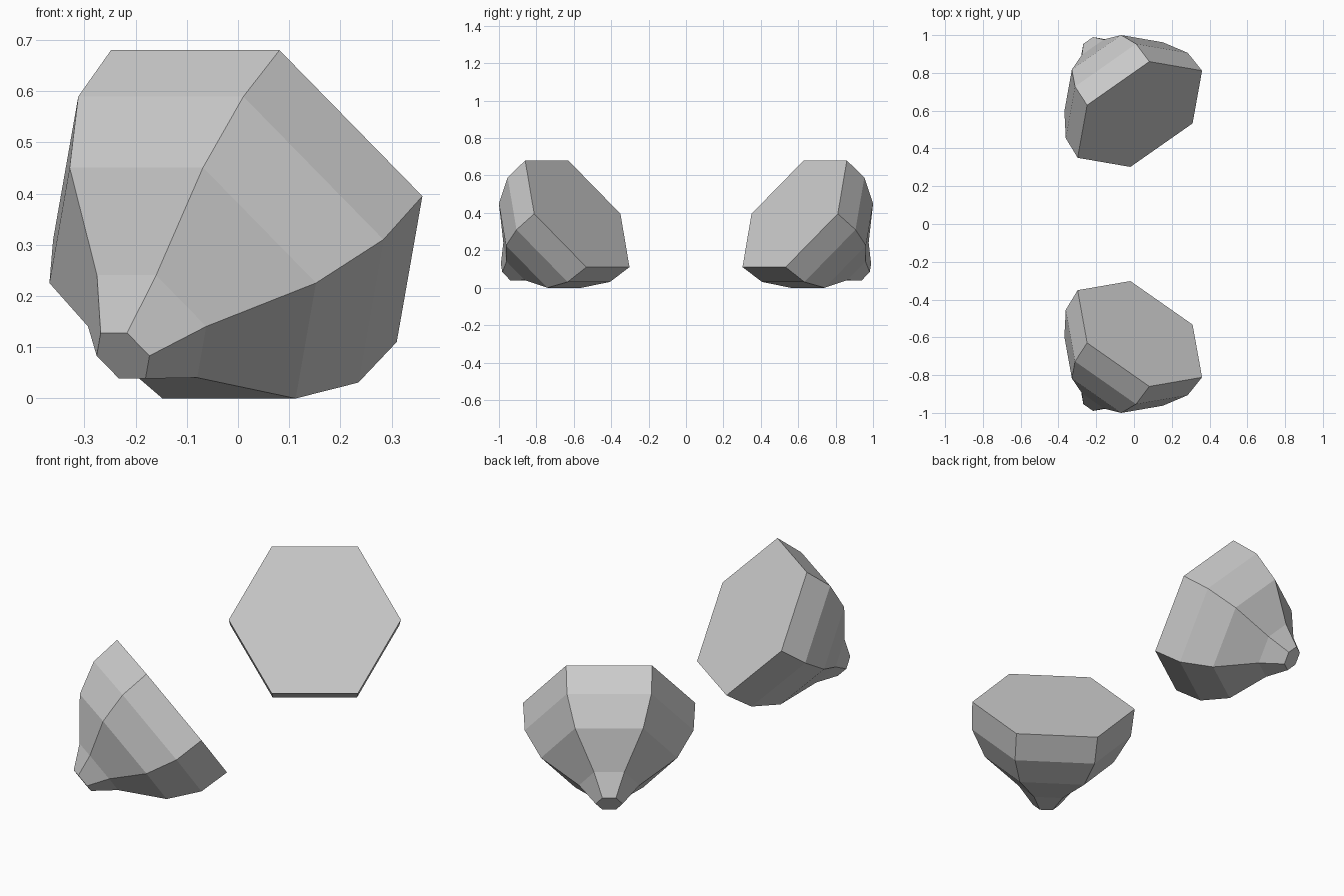
import bpy, bmesh
from math import radians, sin, cos, pi
from mathutils import Vector

if "Cube" in bpy.data.objects:
    bpy.data.objects.remove(bpy.data.objects["Cube"])

# Local frame of the tilted bud: u and v span the hexagons, axis runs to the tip
yaw, tilt = radians(35), radians(55)
u = Vector((cos(yaw), -sin(yaw), 0))
v = Vector((-cos(tilt) * sin(yaw), -cos(tilt) * cos(yaw), sin(tilt)))
axis = u.cross(v)
centre = Vector((0.031, -0.581, 0.395))

# Profile: distance along the axis, hexagon radius
profile = [(0, 0.402), (0.148, 0.394), (0.296, 0.318), (0.444, 0.141), (0.544, 0.063)]


def make_bud(name, side):
    bm = bmesh.new()
    rings = []
    for t, r in profile:
        ring = []
        for k in range(6):
            a = k * pi / 3
            p = centre + axis * t + (u * cos(a) + v * sin(a)) * r
            p.y *= side
            ring.append(bm.verts.new(p))
        rings.append(ring)
    # Faceted walls
    for lo, hi in zip(rings, rings[1:]):
        for k in range(6):
            j = (k + 1) % 6
            bm.faces.new((lo[k], lo[j], hi[j], hi[k]))
    # Flat wide cap and flat tip
    bm.faces.new(rings[0])
    bm.faces.new(rings[-1])
    bmesh.ops.recalc_face_normals(bm, faces=bm.faces)
    mesh = bpy.data.meshes.new(name)
    bm.to_mesh(mesh)
    bm.free()
    bpy.context.collection.objects.link(bpy.data.objects.new(name, mesh))


# Mirrored pair, front and back
make_bud("front_hexagonal_bud", 1)
make_bud("back_hexagonal_bud", -1)
